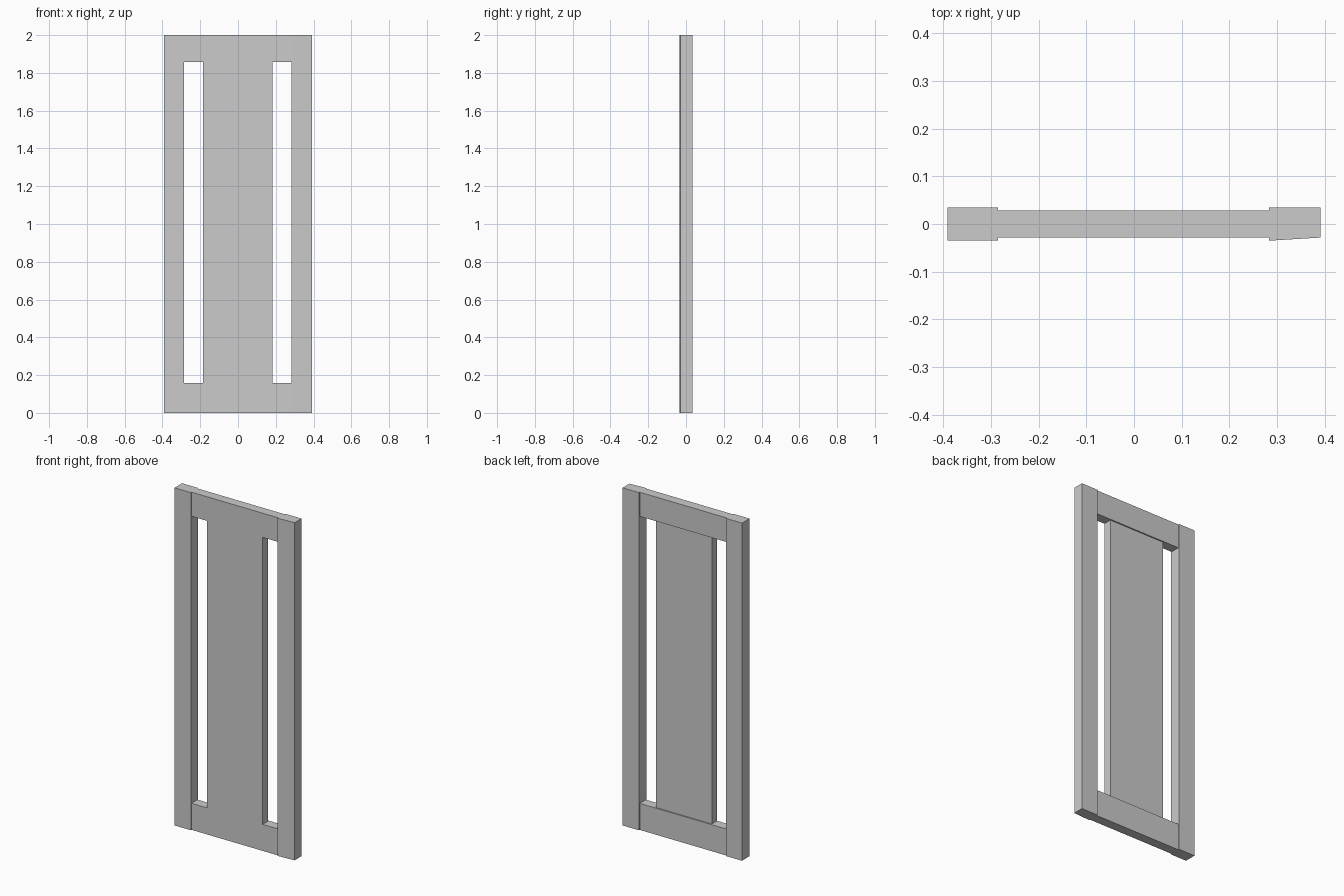
import bpy
import bmesh

if "Cube" in bpy.data.objects:
    bpy.data.objects.remove(bpy.data.objects["Cube"])

HALF_W, HEIGHT = 0.391, 2.0
STILE_Y, RAIL_Y = 0.035, 0.0285      # half depths
LEFT_IN, RIGHT_IN = -0.285, 0.283    # inner edges of the stiles
OPEN_LOW, OPEN_HIGH = 0.157, 1.857   # opening between the rails


def prism(name, outline, z0, z1):
    """Extrude a plan outline (x, y) from z0 up to z1."""
    bm = bmesh.new()
    face = bm.faces.new([bm.verts.new((x, y, z0)) for x, y in outline])
    top = bmesh.ops.extrude_face_region(bm, geom=[face])["geom"]
    verts = [g for g in top if isinstance(g, bmesh.types.BMVert)]
    bmesh.ops.translate(bm, verts=verts, vec=(0, 0, z1 - z0))
    bmesh.ops.recalc_face_normals(bm, faces=bm.faces)
    mesh = bpy.data.meshes.new(name)
    bm.to_mesh(mesh)
    bm.free()
    obj = bpy.data.objects.new(name, mesh)
    bpy.context.collection.objects.link(obj)
    return obj


def rect(x0, x1, y0, y1):
    return [(x0, y0), (x1, y0), (x1, y1), (x0, y1)]


# Stiles: the right one has its front face planed back toward the lock edge
prism("left_stile", rect(-HALF_W, LEFT_IN, -STILE_Y, STILE_Y), 0, HEIGHT)
prism("right_stile", [(RIGHT_IN, -STILE_Y), (HALF_W, -RAIL_Y),
                      (HALF_W, STILE_Y), (RIGHT_IN, STILE_Y)], 0, HEIGHT)

# Rails between the stiles
for name, z0, z1 in (("bottom_rail", 0, OPEN_LOW), ("top_rail", OPEN_HIGH, HEIGHT)):
    prism(name, rect(LEFT_IN, RIGHT_IN, -RAIL_Y, RAIL_Y), z0, z1)

# Centre panel: flush at the front, slightly recessed at the back
prism("centre_panel", rect(-0.184, 0.182, -RAIL_Y, 0.021), OPEN_LOW, OPEN_HIGH)
